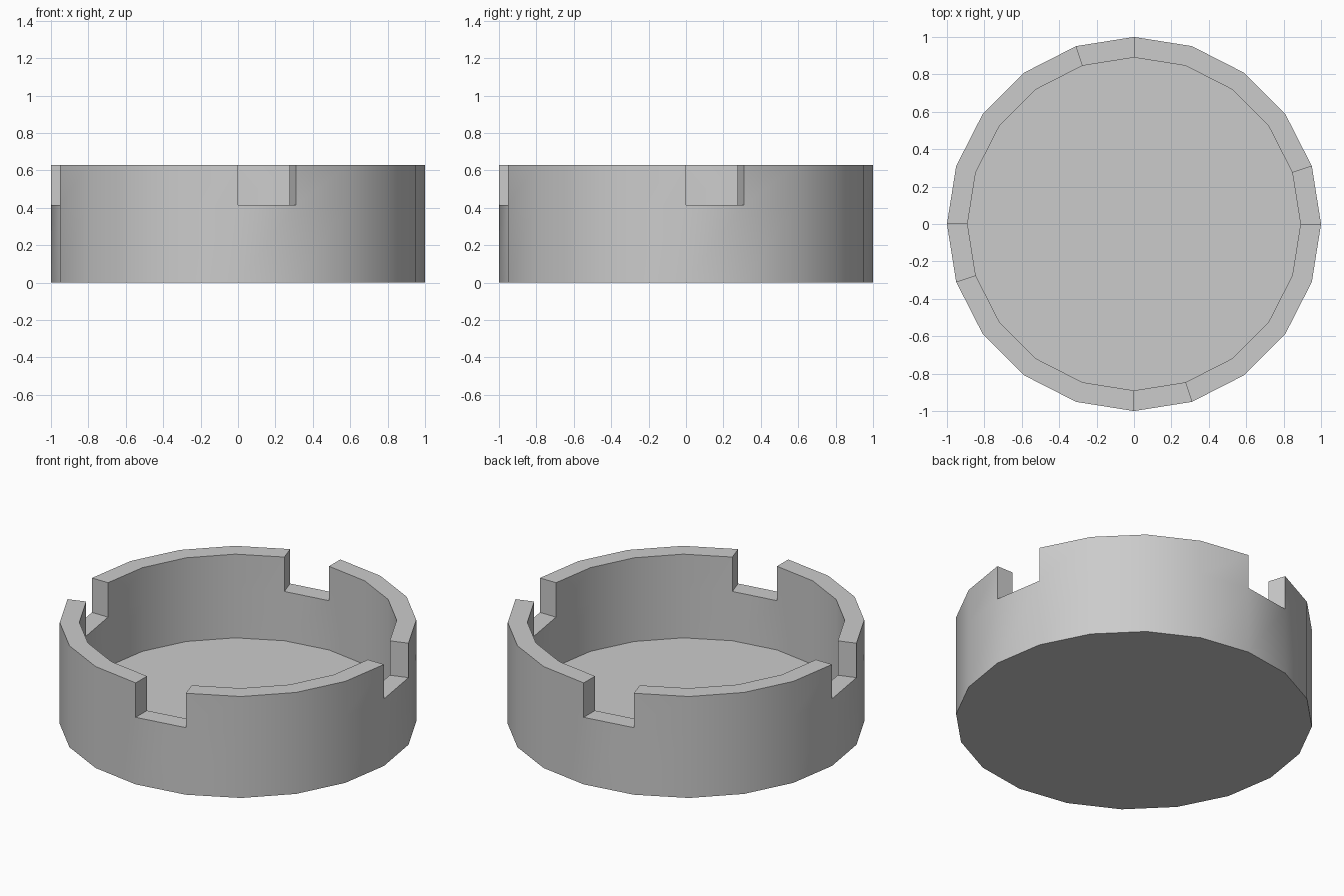
import bpy, bmesh
from math import cos, sin, pi, radians

if "Cube" in bpy.data.objects:
    bpy.data.objects.remove(bpy.data.objects["Cube"])

N = 20                      # sides
R_OUT, R_IN = 1.0, 0.89
FLOOR, NOTCH, TOP = 0.11, 0.415, 0.628

bm = bmesh.new()


def ring(r, z):
    return [bm.verts.new((r * cos(2 * pi * i / N), r * sin(2 * pi * i / N), z))
            for i in range(N)]


# Rings of the outer wall and the inner wall
out_base, out_mid, out_top = (ring(R_OUT, z) for z in (0, NOTCH, TOP))
in_base, in_mid, in_top = (ring(R_IN, z) for z in (FLOOR, NOTCH, TOP))


def band(a, b, i):
    j = (i + 1) % N
    bm.faces.new((a[i], a[j], b[j], b[i]))


# Underside and dish floor
bm.faces.new(out_base[::-1])
bm.faces.new(in_base)

# Wall segments, with one rest notch at the start of each quarter
for i in range(N):
    band(out_base, out_mid, i)
    band(in_mid, in_base, i)
    if i % 5 == 0:
        band(out_mid, in_mid, i)
        for k in (i, i + 1):
            bm.faces.new((out_mid[k], in_mid[k], in_top[k], out_top[k]))
    else:
        band(out_mid, out_top, i)
        band(in_top, in_mid, i)
        band(out_top, in_top, i)

bmesh.ops.recalc_face_normals(bm, faces=bm.faces[:])
mesh = bpy.data.meshes.new("ashtray")
bm.to_mesh(mesh)
bm.free()
tray = bpy.data.objects.new("ashtray", mesh)
bpy.context.collection.objects.link(tray)

# Smooth walls, crisp rims
bpy.context.view_layer.objects.active = tray
tray.select_set(True)
bpy.ops.object.shade_smooth_by_angle(angle=radians(30))
